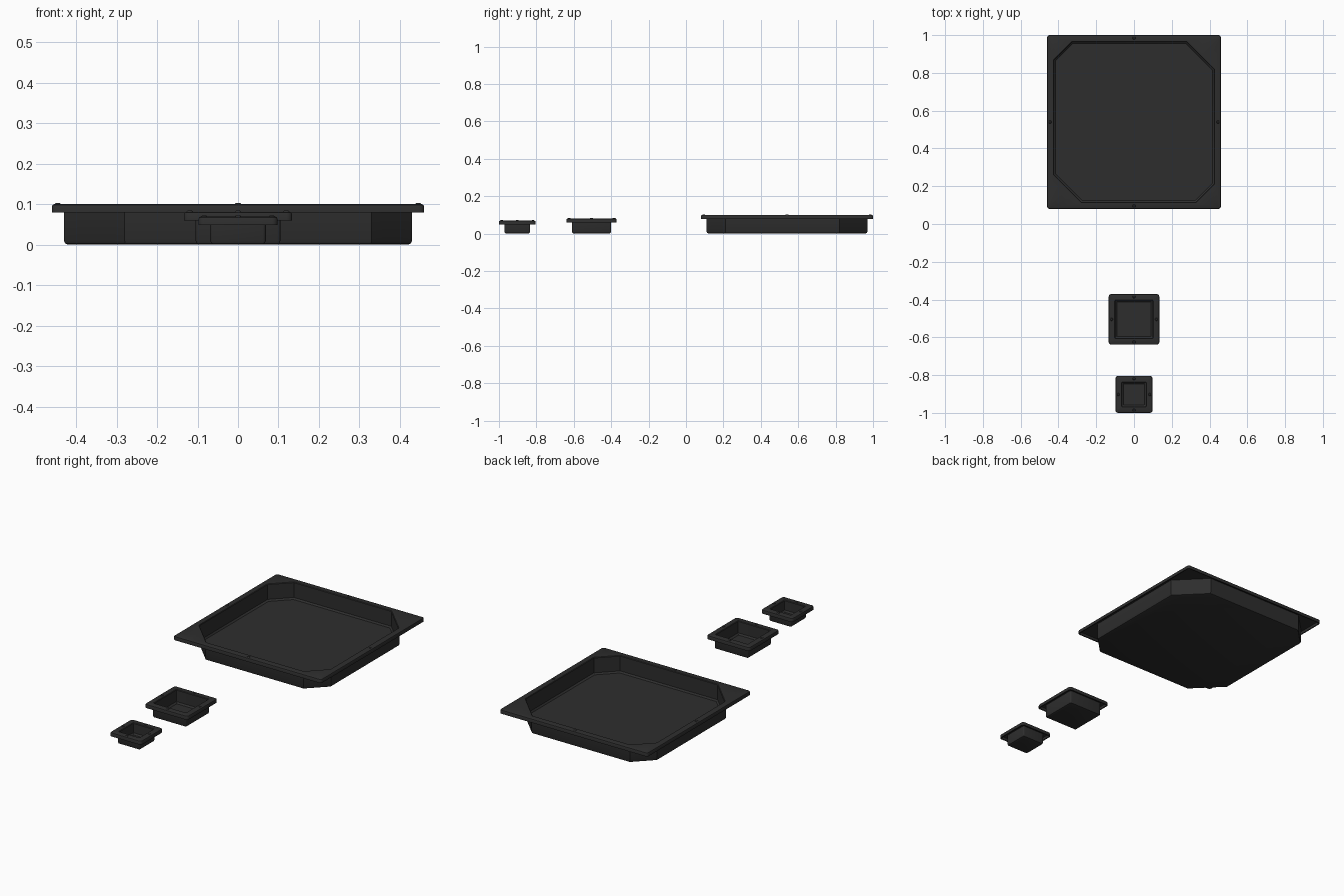
import bpy, bmesh, math

if "Cube" in bpy.data.objects:
    bpy.data.objects.remove(bpy.data.objects["Cube"])

black = bpy.data.materials.new("charcoal plastic")
black.diffuse_color = (0.027, 0.027, 0.027, 1)
black.use_nodes = True
black.node_tree.nodes["Principled BSDF"].inputs["Base Color"].default_value = black.diffuse_color

SEG = 4  # segments in each corner


def ring(bm, cy, half, z, corners, rounded):
    """Square ring whose corners (from +x+y, counter-clockwise) are rounded or cut."""
    verts = []
    for i, c in enumerate(corners):
        a0 = i * math.pi / 2
        for k in range(SEG + 1):
            t = k / SEG
            if rounded:
                a = t * math.pi / 2
                x, y = half - c + c * math.cos(a), half - c + c * math.sin(a)
            else:
                x, y = half - c * t, half - c * (1 - t)
            verts.append(bm.verts.new((x * math.cos(a0) - y * math.sin(a0),
                                       cy + x * math.sin(a0) + y * math.cos(a0), z)))
    return verts


def finish(name, bm):
    bmesh.ops.recalc_face_normals(bm, faces=bm.faces)
    mesh = bpy.data.meshes.new(name)
    bm.to_mesh(mesh)
    bm.free()
    mesh.materials.append(black)
    obj = bpy.data.objects.new(name, mesh)
    bpy.context.collection.objects.link(obj)
    bpy.ops.object.select_all(action='DESELECT')
    obj.select_set(True)
    bpy.context.view_layer.objects.active = obj
    bpy.ops.object.shade_smooth_by_angle(angle=math.radians(35))
    return obj


def tray(name, cy, rim, body, top, cuts, rounded):
    """Thin shell: pocket, flat flange and a short turned-down lip."""
    wall, low = 0.006, top - 0.021
    rim_r = [0.014] * 4
    bm = bmesh.new()

    def pocket(inset, z):
        k = 1.0 if rounded else 0.586
        return ring(bm, cy, body - inset, z, [max(c - k * inset, 0.002) for c in cuts], rounded)

    def lip(inset, z):
        return ring(bm, cy, rim - inset, z, [max(c - inset, 0.003) for c in rim_r], True)

    rings = [
        pocket(0.010, 0), pocket(0.003, 0.003), pocket(0, 0.010),   # outside of pocket
        pocket(0, top - wall),
        lip(wall, top - wall), lip(wall, low), lip(0, low),         # turned-down lip
        lip(0, top - 0.006), lip(0.002, top - 0.002), lip(0.006, top),
        pocket(wall - 0.003, top), pocket(wall, top - 0.003),       # inside of pocket
        pocket(wall, 0.014), pocket(wall + 0.008, wall),
    ]
    n = len(rings[0])
    for a, b in zip(rings, rings[1:]):
        for i in range(n):
            j = (i + 1) % n
            bm.faces.new((a[i], a[j], b[j], b[i]))
    bm.faces.new(rings[0])
    bm.faces.new(rings[-1])
    finish(name, bm)

    # small raised nubs at the middle of each flange side
    mid = (rim + body) / 2
    bm = bmesh.new()
    for dx, dy in ((mid, 0), (-mid, 0), (0, mid), (0, -mid)):
        new = bmesh.ops.create_cone(bm, cap_ends=True, segments=12, radius1=0.009,
                                    radius2=0.005, depth=0.004)["verts"]
        bmesh.ops.translate(bm, verts=new, vec=(dx, cy + dy, top + 0.001))
    finish(name + "_nubs", bm)


# large tray with four cut corners, two wide and two narrow
tray("large_tray", 0.54, 0.46, 0.43, 0.10, [0.15, 0.10, 0.15, 0.10], False)
# two small square trays
tray("medium_tray", -0.505, 0.134, 0.105, 0.081, [0.008] * 4, True)
tray("small_tray", -0.902, 0.098, 0.069, 0.069, [0.008] * 4, True)
